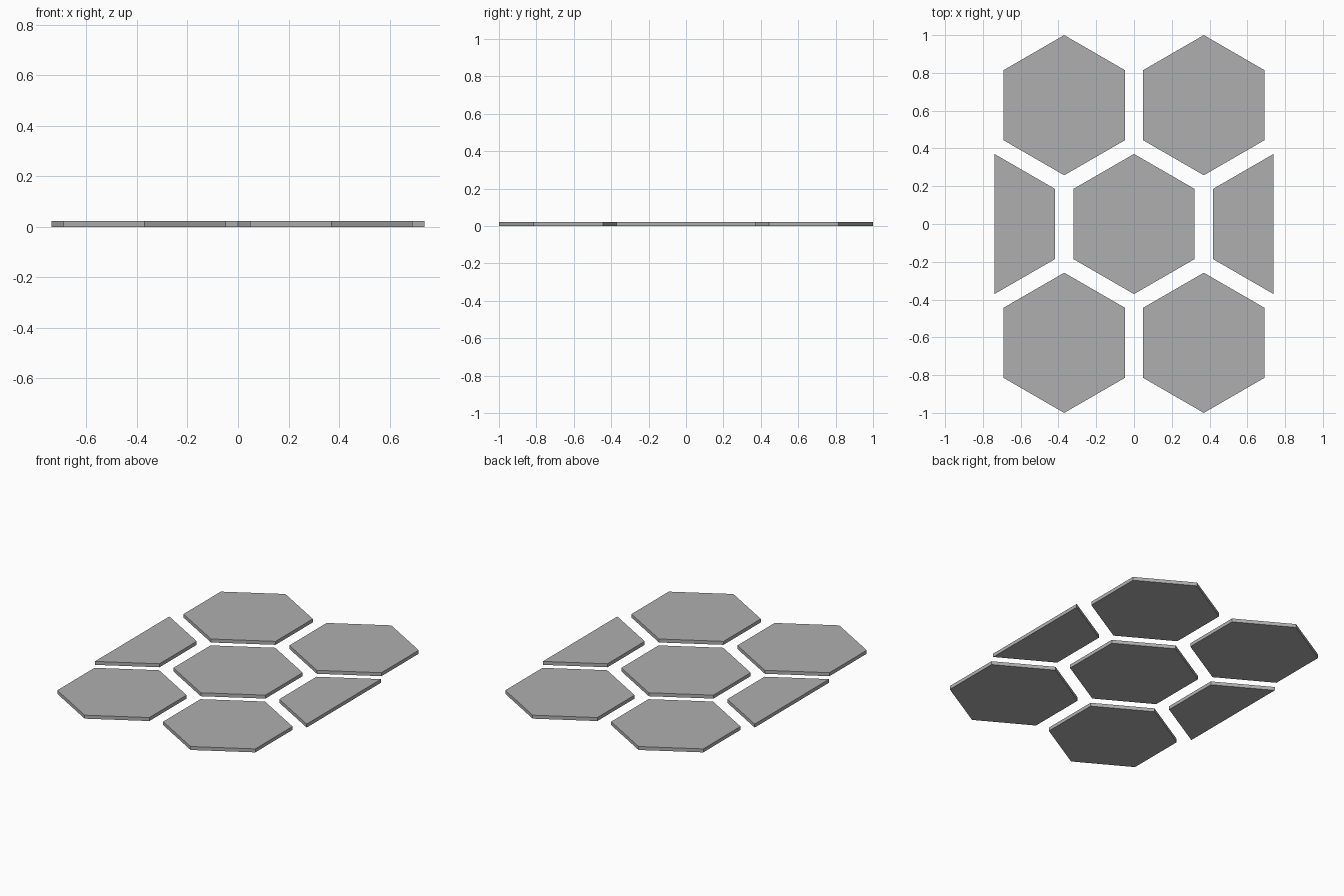
import bpy, bmesh
from math import sin, cos, pi

if "Cube" in bpy.data.objects:
    bpy.data.objects.remove(bpy.data.objects["Cube"])

R = 0.371       # hexagon corner radius
PITCH = 0.739   # spacing between tile centres in a row
ROW = 0.629     # spacing between rows
THICK = 0.022   # tile thickness

grey = bpy.data.materials.new("dark_grey")
grey.diffuse_color = (0.43, 0.43, 0.43, 1)
grey.use_nodes = True
grey.node_tree.nodes["Principled BSDF"].inputs["Base Color"].default_value = grey.diffuse_color


def tile(name, x, y, corners):
    """Flat prism from the chosen corners of a point-up hexagon."""
    bm = bmesh.new()
    verts = [bm.verts.new((x + R * cos(pi / 6 + i * pi / 3),
                           y + R * sin(pi / 6 + i * pi / 3), 0)) for i in corners]
    face = bm.faces.new(verts)
    top = bmesh.ops.extrude_face_region(bm, geom=[face])["geom"]
    bmesh.ops.translate(bm, vec=(0, 0, THICK),
                        verts=[g for g in top if isinstance(g, bmesh.types.BMVert)])
    bmesh.ops.recalc_face_normals(bm, faces=bm.faces)
    mesh = bpy.data.meshes.new(name)
    bm.to_mesh(mesh)
    bm.free()
    mesh.materials.append(grey)
    obj = bpy.data.objects.new(name, mesh)
    bpy.context.collection.objects.link(obj)


# Whole tiles: the centre and the four corners
tile("centre_tile", 0, 0, range(6))
for side, sx in (("left", -1), ("right", 1)):
    for end, sy in (("front", -1), ("back", 1)):
        tile(f"{end}_{side}_tile", sx * PITCH / 2, sy * ROW, range(6))

# Half tiles cut off at the outer edges of the middle row
tile("left_half_tile", -PITCH, 0, (4, 5, 0, 1))
tile("right_half_tile", PITCH, 0, (1, 2, 3, 4))
